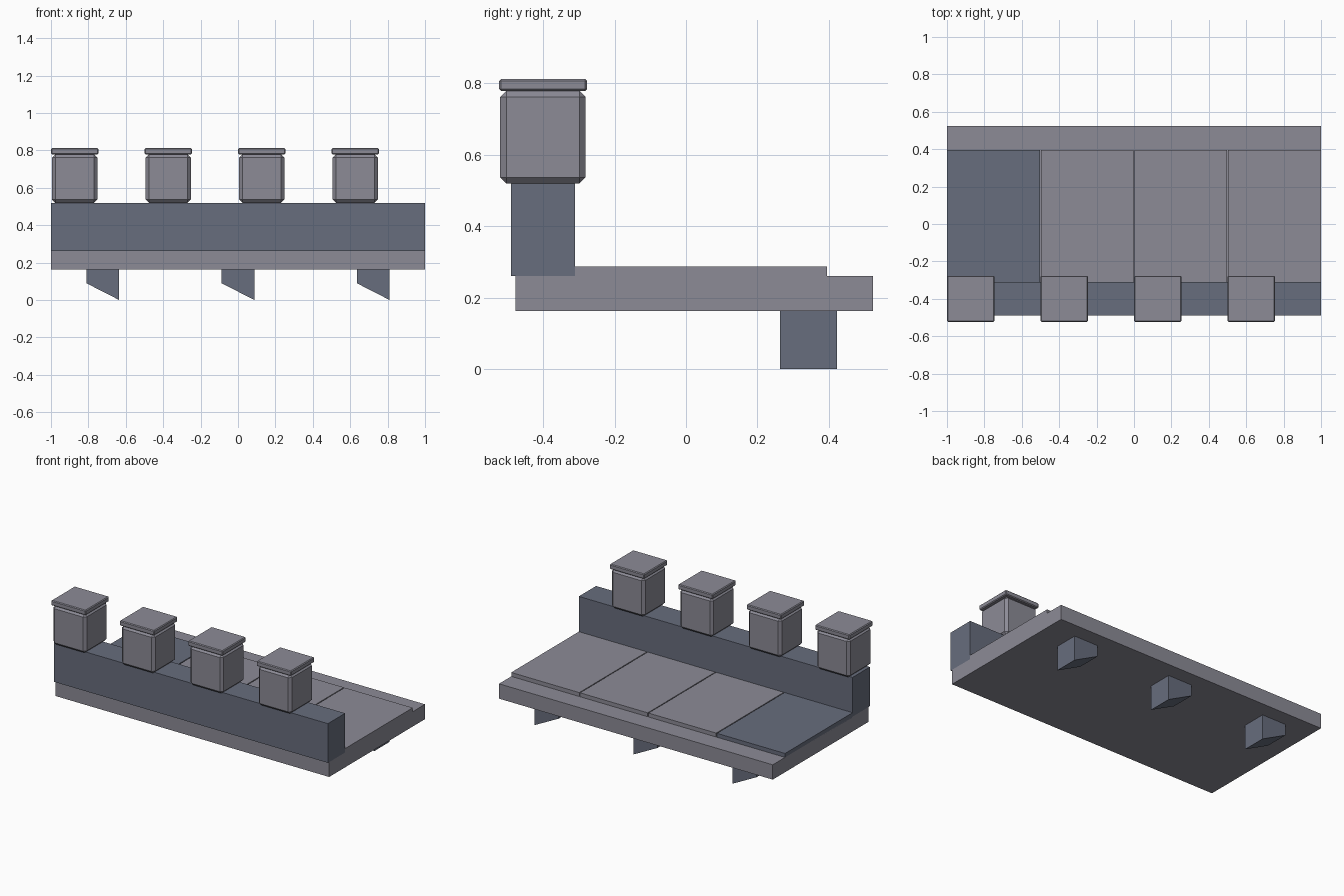
import bpy, bmesh

if "Cube" in bpy.data.objects:
    bpy.data.objects.remove(bpy.data.objects["Cube"])


def material(name, rgb):
    m = bpy.data.materials.new(name)
    m.diffuse_color = (*rgb, 1)
    m.use_nodes = True
    m.node_tree.nodes["Principled BSDF"].inputs["Base Color"].default_value = m.diffuse_color
    return m


light = material("light grey stone", (0.262, 0.258, 0.305))
dark = material("dark blue stone", (0.136, 0.153, 0.205))


def finish(name, bm, mat):
    bmesh.ops.recalc_face_normals(bm, faces=bm.faces)
    me = bpy.data.meshes.new(name)
    bm.to_mesh(me)
    bm.free()
    me.materials.append(mat)
    ob = bpy.data.objects.new(name, me)
    bpy.context.collection.objects.link(ob)
    return ob


def box(name, lo, hi, mat, bevel=0):
    bm = bmesh.new()
    bmesh.ops.create_cube(bm, size=1)
    for v in bm.verts:
        v.co = [(a + b) / 2 + c * (b - a) for a, b, c in zip(lo, hi, v.co)]
    if bevel:
        bmesh.ops.bevel(bm, geom=bm.edges[:], offset=bevel, segments=1,
                        affect='EDGES', profile=0.5)
    return finish(name, bm, mat)


# Walkway slab and parapet wall
box("walkway_slab", (-1, -0.477, 0.163), (1, 0.523, 0.261), light)
box("parapet_wall", (-1, -0.49, 0.261), (1, -0.31, 0.52), dark)

for i in range(4):
    x = -1 + 0.5 * i
    # Floor tiles, the first one dark
    box(f"floor_tile_{i + 1}", (x + (0.003 if i else 0), -0.31, 0.255),
        (x + (0.497 if i < 3 else 0.5), 0.395, 0.287), light if i else dark)
    # Chamfered merlon with its cap
    box(f"merlon_{i + 1}", (x + 0.006, -0.52, 0.52),
        (x + 0.248, -0.281, 0.779), light, 0.017)
    box(f"merlon_cap_{i + 1}", (x, -0.523, 0.779),
        (x + 0.253, -0.277, 0.812), light, 0.005)

# Sloping support brackets under the back edge
for i, x in enumerate((-0.723, 0, 0.723)):
    bm = bmesh.new()
    profile = [(-0.088, 0.163), (-0.088, 0.09), (0.088, 0), (0.088, 0.163)]
    face = bm.faces.new([bm.verts.new((x + px, 0.263, pz)) for px, pz in profile])
    ext = bmesh.ops.extrude_face_region(bm, geom=[face])
    verts = [g for g in ext["geom"] if isinstance(g, bmesh.types.BMVert)]
    bmesh.ops.translate(bm, verts=verts, vec=(0, 0.16, 0))
    finish(f"support_bracket_{i + 1}", bm, dark)
